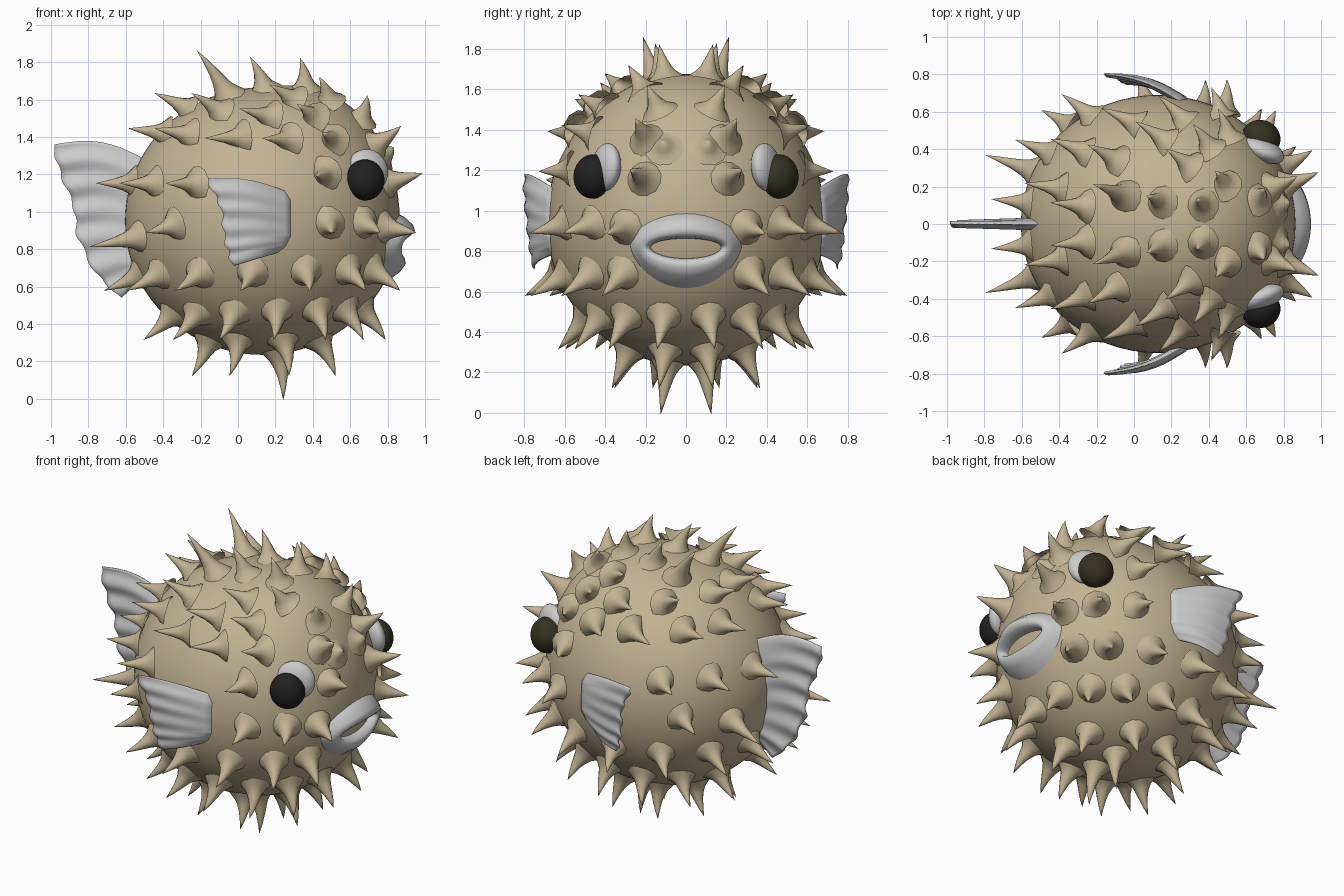
import bpy, bmesh, math
from mathutils import Vector

if "Cube" in bpy.data.objects:
    bpy.data.objects.remove(bpy.data.objects["Cube"])

C = Vector((0.13, 0, 0.95))
R = Vector((0.735, 0.69, 0.715))


def material(name, rgb):
    m = bpy.data.materials.new(name)
    m.diffuse_color = (*rgb, 1)
    m.use_nodes = True
    m.node_tree.nodes["Principled BSDF"].inputs["Base Color"].default_value = m.diffuse_color
    return m


TAN = material("tan_skin", (0.55, 0.45, 0.29))
BLACK = material("black_eye", (0.015, 0.015, 0.015))
OLIVE = material("olive_eye", (0.035, 0.032, 0.015))


def make(name, verts, faces, mat=None):
    me = bpy.data.meshes.new(name)
    me.from_pydata(verts, [], faces)
    bm = bmesh.new()
    bm.from_mesh(me)
    bmesh.ops.recalc_face_normals(bm, faces=bm.faces[:])
    for f in bm.faces:
        f.smooth = True
    bm.to_mesh(me)
    bm.free()
    ob = bpy.data.objects.new(name, me)
    bpy.context.collection.objects.link(ob)
    if mat:
        me.materials.append(mat)
    return ob


def skin(n, s=1.0):
    """Point on the inflated body in unit direction n, with a fuller forehead."""
    p = Vector((R.x * n.x, R.y * n.y, R.z * n.z))
    p.z += 0.13 * max(0, n.x) * max(0, n.z)
    return C + p * s


def direction(elev, az):
    e, a = math.radians(elev), math.radians(az)
    return Vector((math.cos(e) * math.cos(a), math.cos(e) * math.sin(a), math.sin(e)))


# Body
bpy.ops.mesh.primitive_uv_sphere_add(segments=64, ring_count=40, radius=1)
body = bpy.context.object
body.name = "body"
for v in body.data.vertices:
    v.co = skin(v.co.normalized())
bpy.ops.object.shade_smooth()
body.data.materials.append(TAN)

# Spines: rows of (elevation, tip scale, backward lean, azimuths from the snout), mirrored in y
ROWS = [
    (79, 1.25, 0.08, [112]), (74, 1.22, 0.1, [35]), (66, 1.40, 0.08, [147]),
    (60, 1.17, 0.2, [85, 45]),
    (50, 1.25, 0.1, [168, 130]), (46, 1.17, 0.2, [102, 72, 20]),
    (34, 1.24, 0.12, [162, 140]), (32, 1.17, 0.2, [115, 90, 64]),
    (30, 1.24, 0.04, [20]), (26, 1.08, 0.0, [10]),
    (13, 1.26, 0.08, [171, 148, 125]), (16, 1.17, 0.15, [70]), (14, 1.27, 0.04, [19]),
    (-8, 1.38, 0.05, [157]), (-4, 1.23, 0.08, [134, 66, 46]), (-4, 1.26, 0.03, [27]),
    (-24, 1.28, 0.04, [171, 148, 123, 98, 73, 50, 31]),
    (-44, 1.28, 0.03, [160, 135, 110, 85, 60, 37, 13]),
    (-64, 1.29, 0.0, [155, 115, 70, 20]), (-80, 1.36, 0.0, [50]),
]
PROFILE = [(-0.1, 0.1), (0.04, 0.075), (0.15, 0.055), (0.3, 0.041), (0.5, 0.028), (0.78, 0.013)]
SIDES = 12
verts, faces = [], []


def add_spine(n, s, lean):
    # upper spines sweep back and outward, so their roots sit forward and higher
    base = skin((n + Vector((lean, 0, lean * 0.5))).normalized())
    tip = skin(n, s)
    axis = tip - base
    d = axis.normalized()
    u = d.orthogonal().normalized()
    w = d.cross(u)
    start = len(verts)
    for t, r in PROFILE:
        c = base + axis * t + Vector((0.012, 0, 0)) * math.sin(math.pi * max(t, 0))
        for k in range(SIDES):
            a = 2 * math.pi * k / SIDES
            verts.append(c + (u * math.cos(a) + w * math.sin(a)) * r)
    verts.append(tip)
    for i in range(len(PROFILE)):
        for k in range(SIDES):
            a, b = start + i * SIDES + k, start + i * SIDES + (k + 1) % SIDES
            if i < len(PROFILE) - 1:
                faces.append((a, b, b + SIDES, a + SIDES))
            else:
                faces.append((a, b, len(verts) - 1))


for elev, s, lean, azimuths in ROWS:
    for az in azimuths:
        for side in (1, -1):
            add_spine(direction(elev, az * side), s, lean)
make("spines", verts, faces, TAN)


# Fins: ruffled sheet between a root line and an outer edge line
def along(pts, t):
    f = t * (len(pts) - 1)
    i = min(int(f), len(pts) - 2)
    return Vector(pts[i]).lerp(Vector(pts[i + 1]), f - i)


def fin(name, root, edge, bow, belly, ripples, wave, thick):
    """Closed sheet, thick at the middle and thin at the outer edge."""
    nu, nv = 48, 12
    vs, fs = [], []
    for side in (1, -1):
        for i in range(nu + 1):
            u = i / nu
            a, b = along(root, u), along(edge, u)
            for j in range(nv + 1):
                v = j / nv
                p = a.lerp(b, v)
                p.z += bow * math.sin(math.pi * v) * (1 - u)
                p.y += belly * math.sin(math.pi * v)
                p.y += wave * v * math.sin(2 * math.pi * ripples * u)
                p.x += 0.008 * v * math.cos(2 * math.pi * ripples * u)
                rim = min(1, 8 * u * (1 - u) + 0.15)
                p.y += side * thick * 0.5 * (1 - 0.75 * v) * rim
                vs.append(p)
    off = (nu + 1) * (nv + 1)
    for base in (0, off):
        for i in range(nu):
            for j in range(nv):
                k = base + i * (nv + 1) + j
                fs.append((k, k + 1, k + nv + 2, k + nv + 1))
    # close the rim
    for i in range(nu):
        for j in (0, nv):
            k = i * (nv + 1) + j
            fs.append((k, k + nv + 1, k + nv + 1 + off, k + off))
    for j in range(nv):
        for k in (j, nu * (nv + 1) + j):
            fs.append((k, k + 1, k + 1 + off, k + off))
    return make(name, vs, fs)


fin("tail_fin",
    [(-0.46, 0, 1.26), (-0.5, 0, 1.13), (-0.52, 0, 1.0), (-0.52, 0, 0.86), (-0.5, 0, 0.74), (-0.5, 0, 0.66)],
    [(-0.99, 0, 1.36), (-0.95, 0, 1.2), (-0.88, 0, 1.04), (-0.86, 0, 0.87), (-0.77, 0, 0.68), (-0.63, 0, 0.54)],
    0.06, 0, 6, 0.012, 0.07)
for label, s in (("left", 1), ("right", -1)):
    fin("pectoral_fin_" + label,
        [(0.28, s * 0.64, 1.1), (0.28, s * 0.65, 0.97), (0.28, s * 0.65, 0.87), (0.24, s * 0.64, 0.79)],
        [(-0.17, s * 0.8, 1.18), (-0.09, s * 0.79, 1.02), (-0.07, s * 0.77, 0.84), (-0.03, s * 0.75, 0.71)],
        0.03, s * 0.035, 5, 0.006, 0.06)

# Mouth: oval lips lofted through rings of (half width, half height, x)
RINGS = [(0.32, 0.22, 0.77), (0.29, 0.18, 0.845), (0.245, 0.13, 0.905), (0.215, 0.09, 0.925),
         (0.19, 0.062, 0.91), (0.175, 0.052, 0.87), (0.17, 0.048, 0.80)]
N = 40
vs, fs = [], []
for hw, hh, x in RINGS:
    for k in range(N):
        a = 2 * math.pi * k / N
        y, z = hw * math.cos(a), hh * math.sin(a)
        z *= 0.85 if z > 0 else 1.1
        if z < 0:
            y *= 1 + 0.5 * z      # chin narrows downward
        vs.append((x + 0.28 * z - 1.0 * y * y, y, 0.82 + z))
for i in range(len(RINGS) - 1):
    for k in range(N):
        a, b = i * N + k, i * N + (k + 1) % N
        fs.append((a, b, b + N, a + N))
make("lips", vs, fs)

# Eyes and the padded lids behind them
for label, s, mat in (("left", 1, OLIVE), ("right", -1, BLACK)):
    out = Vector((0.4, s * 0.9, 0.1)).normalized()
    rot = out.to_track_quat('Z', 'Y').to_euler()
    for name, loc, scale, m in (("eye_", (0.68, s * 0.46, 1.17), (0.105, 0.11, 0.095), mat),
                                ("eyelid_", (0.69, s * 0.395, 1.215), (0.12, 0.12, 0.06), None)):
        bpy.ops.mesh.primitive_uv_sphere_add(segments=32, ring_count=20, radius=1,
                                             location=loc, rotation=rot)
        ob = bpy.context.object
        ob.name = name + label
        ob.scale = scale
        if m:
            ob.data.materials.append(m)
        bpy.ops.object.shade_smooth()
